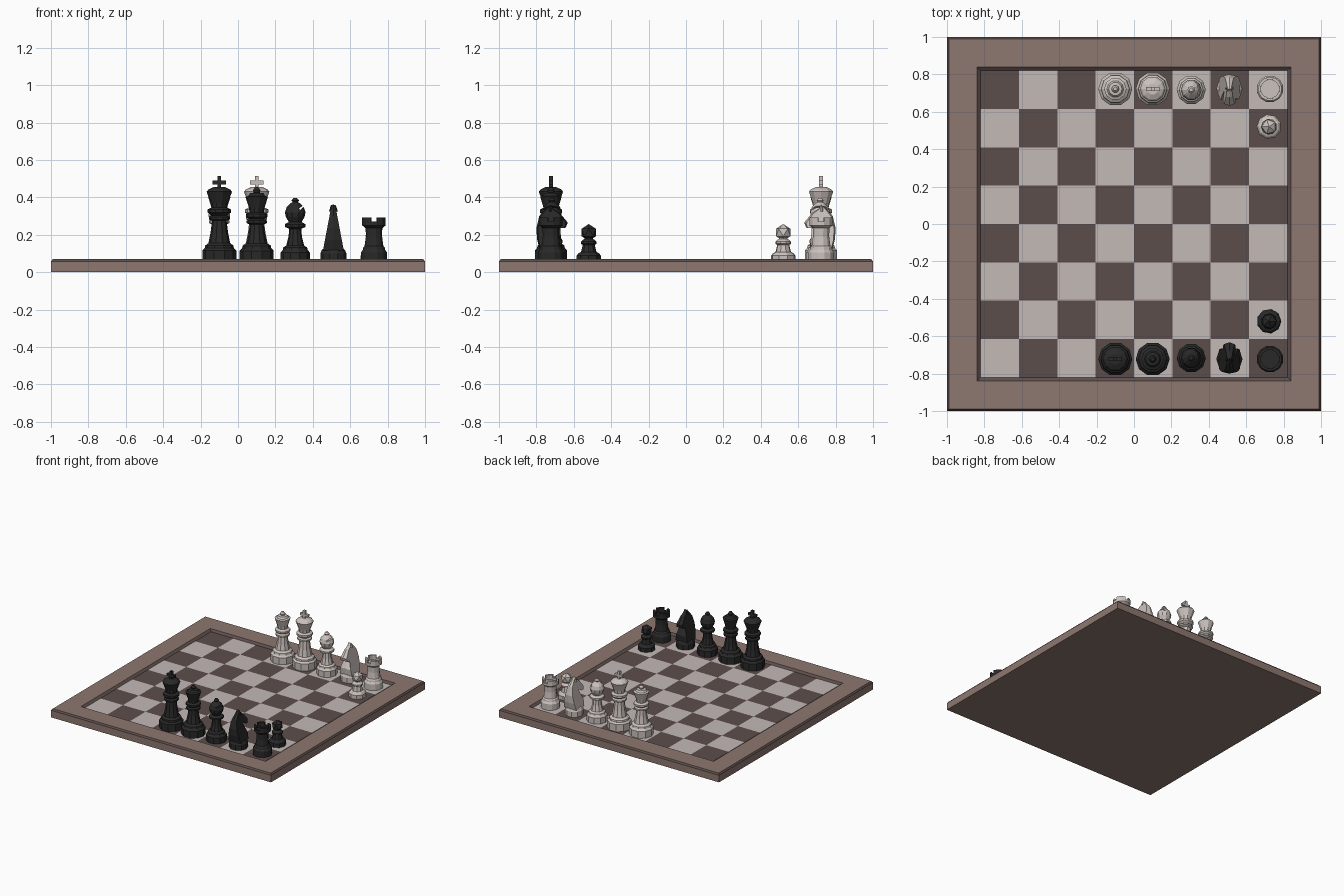
import bpy, bmesh, math
from mathutils import Matrix, Vector

if "Cube" in bpy.data.objects:
    bpy.data.objects.remove(bpy.data.objects["Cube"])


def material(name, rgb):
    m = bpy.data.materials.new(name)
    m.diffuse_color = (*rgb, 1)
    m.use_nodes = True
    m.node_tree.nodes["Principled BSDF"].inputs["Base Color"].default_value = m.diffuse_color
    return m


BROWN = material("brown frame", (0.27, 0.185, 0.16))
DARK = material("dark square", (0.108, 0.076, 0.071))
PALE = material("pale square", (0.54, 0.49, 0.47))
IVORY = material("ivory piece", (0.60, 0.54, 0.51))
BLACK = material("black piece", (0.022, 0.022, 0.022))
FLOOR = 0.056
SQ = 0.205


def finish(name, bm, mats, loc=(0, 0, 0), turn=0):
    me = bpy.data.meshes.new(name)
    bm.to_mesh(me)
    bm.free()
    for m in mats:
        me.materials.append(m)
    ob = bpy.data.objects.new(name, me)
    ob.location = loc
    ob.rotation_euler.z = turn
    bpy.context.collection.objects.link(ob)
    return ob


def lathe(bm, profile, n, phase=0.0, cap_top=True, band_mats=None):
    """Revolve (radius, z) points into n flat sides; returns rows of faces."""
    rings = [[bm.verts.new((r * math.cos(phase + math.tau * i / n),
                            r * math.sin(phase + math.tau * i / n), z))
              for i in range(n)] for r, z in profile]
    rows = []
    for k, (a, b) in enumerate(zip(rings, rings[1:])):
        row = [bm.faces.new((a[i], a[(i + 1) % n], b[(i + 1) % n], b[i])) for i in range(n)]
        for f in row:
            f.material_index = band_mats[k] if band_mats else 0
        rows.append(row)
    bm.faces.new(rings[0][::-1])
    if cap_top:
        bm.faces.new(rings[-1])
    return rows


def box(bm, size, centre):
    bmesh.ops.create_cube(bm, size=1, matrix=Matrix.Translation(centre) @ Matrix.Diagonal((*size, 1)))


# board frame with dark chamfers outside and inside
bm = bmesh.new()
R2 = math.sqrt(2)
lathe(bm, [(h * R2, z) for h, z in ((1, 0), (1, .058), (.99, .07), (.84, .07), (.82, FLOOR))],
      4, math.pi / 4, False, [0, 1, 0, 1])
finish("board_frame", bm, [BROWN, DARK])

# playing squares
bm = bmesh.new()
bmesh.ops.create_grid(bm, x_segments=8, y_segments=8, size=4 * SQ,
                      matrix=Matrix.Translation((0, 0, FLOOR)))
for f in bm.faces:
    c = f.calc_center_median()
    f.material_index = (math.floor(c.x / SQ) + math.floor(c.y / SQ)) % 2
finish("board_squares", bm, [PALE, DARK])


def king(bm):
    lathe(bm, [(.091, FLOOR), (.091, .115), (.078, .128), (.076, .142), (.058, .155), (.047, .21),
               (.039, .275), (.056, .282), (.056, .295), (.042, .303), (.062, .318), (.062, .335),
               (.042, .345), (.046, .37), (.068, .43), (.058, .442), (.03, .455)], 10)
    box(bm, (.02, .02, .07), (0, 0, .48))
    box(bm, (.072, .02, .02), (0, 0, .48))


def queen(bm):
    lathe(bm, [(.091, FLOOR), (.091, .112), (.078, .125), (.075, .14), (.056, .152), (.045, .20),
               (.037, .255), (.054, .262), (.054, .275), (.04, .283), (.058, .296), (.058, .31),
               (.038, .32), (.042, .345), (.06, .402), (.045, .408), (.036, .422), (.016, .425),
               (.02, .438), (.01, .452)], 10)


def bishop(bm):
    lathe(bm, [(.078, FLOOR), (.078, .105), (.066, .12), (.064, .132), (.048, .142), (.036, .19),
               (.032, .232), (.056, .242), (.056, .256), (.034, .268), (.05, .295), (.055, .32),
               (.046, .348), (.024, .37), (.014, .374), (.02, .383), (.01, .396)], 10)


def rook(bm):
    rows = lathe(bm, [(.072, FLOOR), (.072, .105), (.062, .12), (.06, .132), (.052, .14),
                      (.045, .19), (.046, .235), (.065, .25), (.065, .27), (.049, .27),
                      (.049, .255)], 12, math.pi / 12)
    # battlements, two sides wide with a gap between
    for i, f in enumerate(rows[8]):
        if i % 3 < 2:
            ext = bmesh.ops.extrude_face_region(bm, geom=[f], use_keep_orig=True)
            vs = [g for g in ext["geom"] if isinstance(g, bmesh.types.BMVert)]
            bmesh.ops.translate(bm, verts=vs, vec=(0, 0, .022))


def pawn(bm):
    lathe(bm, [(.066, FLOOR), (.066, .088), (.055, .102), (.042, .108), (.033, .145),
               (.043, .152), (.043, .163), (.024, .178), (.024, .2)], 9)
    bmesh.ops.create_icosphere(bm, subdivisions=1, radius=.045,
                               matrix=Matrix.Translation((0, 0, .212)))


def knight(bm):
    lathe(bm, [(.07, FLOOR), (.07, .1), (.062, .118), (.055, .125)], 10)
    # horse head: side outline, tapering in width towards the ears
    outline = [(-.052, .115), (-.066, .17), (-.07, .23), (-.056, .295), (-.025, .335), (.0, .358),
               (.012, .335), (.04, .315), (.08, .262), (.072, .236), (.05, .236), (.012, .258),
               (.03, .215), (.055, .165), (.05, .115)]
    sides = []
    for s in (-1, 1):
        sides.append([bm.verts.new((s * (.056 - (z - .115) * .19), y, z)) for y, z in outline])
    # raised central ridge along mane and brow
    mid = [bm.verts.new((0, y * 1.12, z + (.004 if z > .13 else 0))) for y, z in outline]
    n = len(outline)
    for a, b in ((sides[0], mid), (mid, sides[1])):
        for i in range(n):
            j = (i + 1) % n
            bm.faces.new((a[i], a[j], b[j], b[i]))
    caps = [bm.faces.new(sides[0]), bm.faces.new(sides[1])]
    bmesh.ops.triangulate(bm, faces=caps)
    # pointed ears
    for s in (-1, 1):
        bmesh.ops.create_cone(bm, cap_ends=True, segments=4, radius1=.012, radius2=.001, depth=.035,
                              matrix=Matrix.Translation((s * .012, -.004, .342)))


# slanted cutter for the mitre slot
def cut_slot(ob, turn):
    bm = bmesh.new()
    box(bm, (.07, .14, .009), (.052, 0, 0))
    cutter = finish("slot_cutter", bm, [ob.data.materials[0]])
    cutter.matrix_world = (Matrix.Translation(Vector(ob.location) + Vector((.01, 0, .325)))
                           @ Matrix.Rotation(-math.radians(40), 4, 'Y'))
    cutter.hide_render = True
    cutter.hide_viewport = False
    cutter.display_type = 'WIRE'
    mod = ob.modifiers.new("slot", 'BOOLEAN')
    mod.operation = 'DIFFERENCE'
    mod.solver = 'EXACT'
    mod.object = cutter


# both sides: pieces on the right half of the back rows, one pawn each
for colour, mat, sy, turn in (("ivory", IVORY, 1, math.pi), ("black", BLACK, -1, 0)):
    kx = .1 * sy
    layout = ((king, "king", kx, .722), (queen, "queen", -kx, .722), (bishop, "bishop", .306, .717),
              (knight, "knight", .51, .722), (rook, "rook", .727, .722), (pawn, "pawn", .722, .52))
    for build, name, x, y in layout:
        bm = bmesh.new()
        build(bm)
        bmesh.ops.recalc_face_normals(bm, faces=bm.faces[:])
        ob = finish(f"{colour}_{name}", bm, [mat], (x, sy * y, 0), turn)
        if name == "bishop":
            cut_slot(ob, turn)
